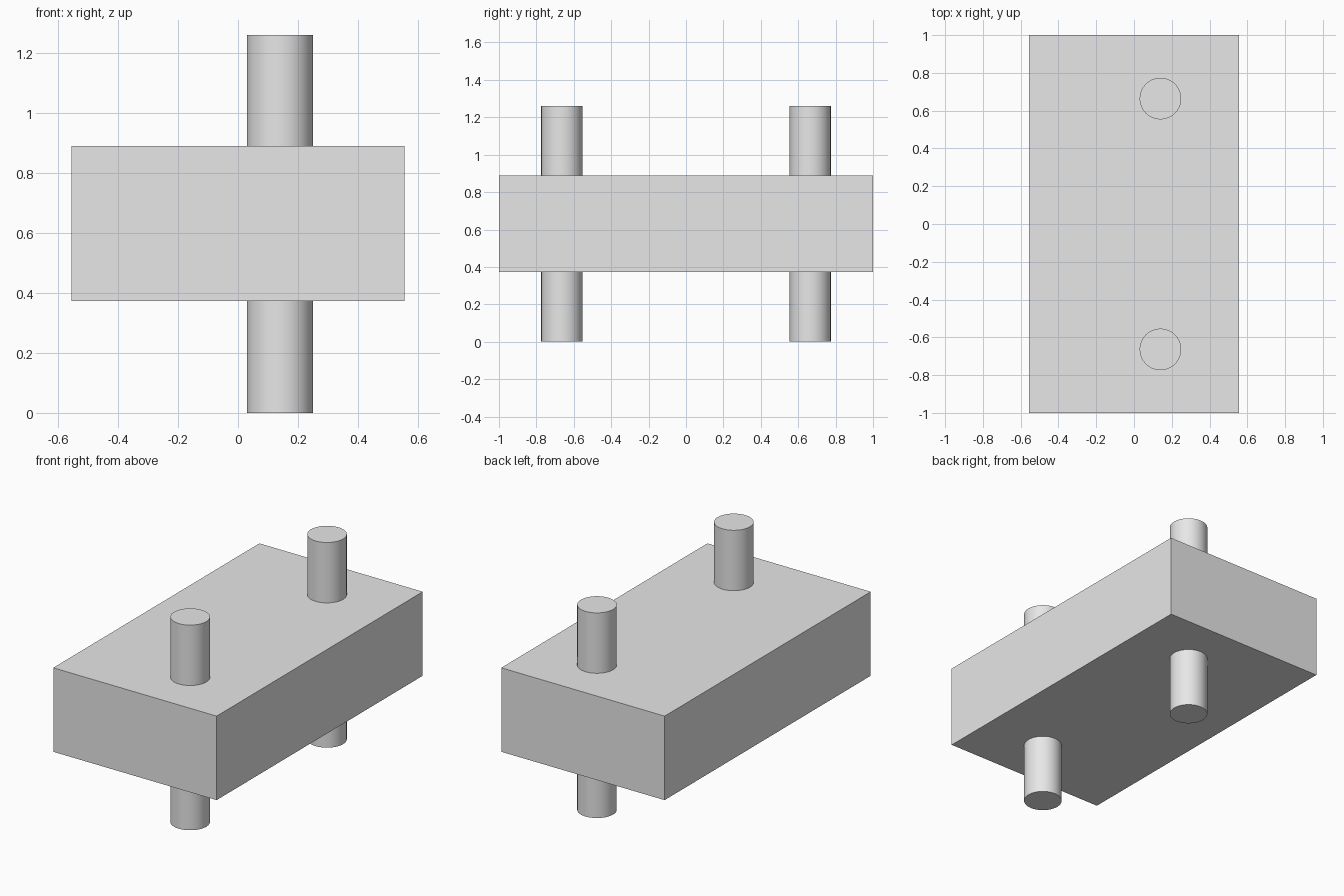
import bpy

# Remove the default cube
default = bpy.data.objects.get("Cube")
if default:
    bpy.data.objects.remove(default, do_unlink=True)

BLOCK_BOTTOM, BLOCK_TOP = 0.373, 0.889
PIN_HEIGHT, PIN_RADIUS = 1.26, 0.11
PIN_X, PIN_Y = 0.14, 0.664

# Single light grey finish
grey = bpy.data.materials.new("light_grey")
grey.use_nodes = True
colour = (0.8, 0.8, 0.8, 1)
grey.diffuse_color = colour
grey.node_tree.nodes["Principled BSDF"].inputs["Base Color"].default_value = colour


def finish(name):
    """Name the active object and give it the shared material."""
    obj = bpy.context.object
    obj.name = name
    obj.data.materials.append(grey)
    return obj


# Rectangular block
bpy.ops.mesh.primitive_cube_add(size=1, location=(0, 0, (BLOCK_BOTTOM + BLOCK_TOP) / 2))
block = finish("block")
block.scale = (1.11, 2, BLOCK_TOP - BLOCK_BOTTOM)
bpy.ops.object.transform_apply(location=False, rotation=False, scale=True)

# Two round pins passing right through the block
for name, side in (("front_pin", -1), ("back_pin", 1)):
    bpy.ops.mesh.primitive_cylinder_add(
        vertices=64, radius=PIN_RADIUS, depth=PIN_HEIGHT,
        location=(PIN_X, side * PIN_Y, PIN_HEIGHT / 2))
    finish(name)
    bpy.ops.object.shade_smooth_by_angle()
